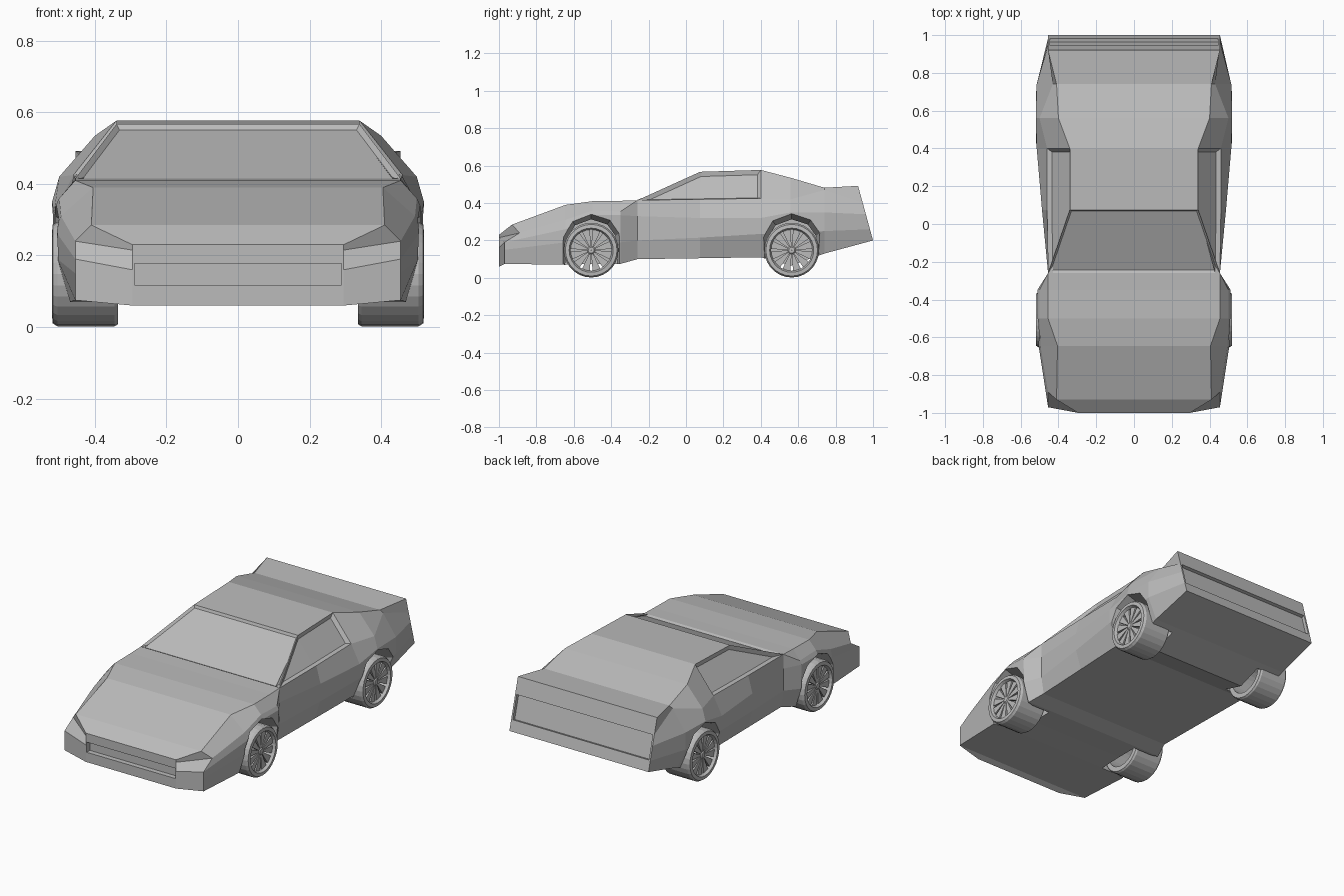
import bpy, bmesh, math
from mathutils import Matrix, Vector

cube = bpy.data.objects.get("Cube")
if cube:
    bpy.data.objects.remove(cube)

paint = bpy.data.materials.new("grey_paint")
paint.use_nodes = True
GREY = (0.5, 0.5, 0.5, 1)
paint.diffuse_color = GREY
paint.node_tree.nodes["Principled BSDF"].inputs["Base Color"].default_value = GREY


def make_object(name, bm):
    """Turn a bmesh into a named object with the paint material."""
    bmesh.ops.recalc_face_normals(bm, faces=bm.faces)
    mesh = bpy.data.meshes.new(name)
    bm.to_mesh(mesh)
    bm.free()
    mesh.materials.append(paint)
    obj = bpy.data.objects.new(name, mesh)
    bpy.context.collection.objects.link(obj)
    return obj


def bridge(bm, a, b):
    """Join two rings of vertices with quads."""
    return [bm.faces.new((a[i], a[i - 1], b[i - 1], b[i])) for i in range(len(a))]


def cut(target, cutter):
    """Subtract a cutter, bake the result and drop the cutter."""
    cutter.hide_render = True
    mod = target.modifiers.new("cut", 'BOOLEAN')
    mod.operation, mod.solver, mod.object = 'DIFFERENCE', 'EXACT', cutter
    graph = bpy.context.evaluated_depsgraph_get()
    baked = bpy.data.meshes.new_from_object(target.evaluated_get(graph))
    target.modifiers.clear()
    target.data = baked
    bpy.data.objects.remove(cutter)


# Long edge lines of the body, nose to tail, as (x, z) at each station
STATIONS = (-1, -.97, -.645, -.5, -.35, -.26, .075, .4, .56, .74, 1)
FLOOR = ((.295, .06), (.455, .075), (.47, .07), (.47, .075), (.47, .075), (.44, .1),
         (.45, .105), (.46, .11), (.46, .065), (.46, .13), (.455, .2))
SILL = ((.295, .095), (.455, .15), (.505, .19), (.505, .19), (.505, .19), (.455, .2),
        (.485, .215), (.515, .235), (.52, .235), (.515, .25), (.455, .26))
FLANK = ((.295, .16), (.455, .19), (.505, .26), (.512, .335), (.512, .335), (.455, .33),
         (.487, .32), (.515, .32), (.52, .35), (.515, .35), (.455, .34))
SHOULDER = ((.295, .215), (.455, .24), (.495, .31), (.5, .36), (.5, .355), (.455, .415),
            (.46, .42), (.46, .425), (.5, .42), (.43, .47), (.455, .4))
CROWN = ((.295, .23), (.41, .285), (.405, .39), (.455, .41), (.455, .412), (.455, .415),
         (.34, .567), (.34, .577), (.4, .535), (.41, .482), (.455, .492))
LINES = (FLOOR, SILL, FLANK, SHOULDER, CROWN)


def station_y(i, k, z):
    """Nose corners are swept back and the tail leans forward."""
    if i == 1:
        return (-.97, -.97, -.97, -.89, -.93)[k]
    if i == len(STATIONS) - 1:
        return 1 - (z - .2) * .274
    return STATIONS[i]


# Body shell
bm = bmesh.new()
rings = []
for i in range(len(STATIONS)):
    half = [(line[i][0], station_y(i, k, line[i][1]), line[i][1]) for k, line in enumerate(LINES)]
    full = half + [(-x, y, z) for x, y, z in reversed(half)]
    rings.append([bm.verts.new(p) for p in full])
strips = [bridge(bm, a, b) for a, b in zip(rings, rings[1:])]
bm.faces.new(rings[0])
bm.faces.new(rings[-1])
bmesh.ops.recalc_face_normals(bm, faces=bm.faces)

# Recessed side windows and windscreen
for faces, rim, depth in (([strips[5][4], strips[6][4]], .018, -.018),
                          ([strips[5][6], strips[6][6]], .018, -.018),
                          ([strips[5][5]], .012, -.012)):
    bmesh.ops.inset_region(bm, faces=faces, thickness=rim, depth=depth, use_even_offset=True)
bmesh.ops.remove_doubles(bm, verts=bm.verts, dist=.0005)
body = make_object("body", bm)


def box_cutter(centre, size, tilt=0):
    box = bmesh.new()
    bmesh.ops.create_cube(box, size=1, matrix=Matrix.Translation(centre)
                          @ Matrix.Rotation(tilt, 4, 'X') @ Matrix.Diagonal((*size, 1)))
    return make_object("recess_cutter", box)


# Grille slot and tail panel recess
cut(body, box_cutter((0, -1, .148), (.58, .06, .06)))
cut(body, box_cutter((0, .965, .33), (.89, .04, .14), math.atan(.274)))

# Flared wheel arches
AXLES = {"front": -.507, "rear": .565}
HUB_Z, RADIUS = .148, .146
ARCH = ((-.17, -.2), (-.15, .07), (-.1, .155), (0, .192), (.1, .16), (.15, .09), (.17, -.2))
for y in AXLES.values():
    for side in (1, -1):
        arch = bmesh.new()
        loops = [[arch.verts.new((side * x, y + dy * s, HUB_Z + dz * s)) for dy, dz in ARCH]
                 for x, s in ((.31, .86), (.43, .86), (.51, 1), (.56, 1.08))]
        for a, b in zip(loops, loops[1:]):
            bridge(arch, a, b)
        arch.faces.new(loops[0])
        arch.faces.new(loops[-1])
        cut(body, make_object("arch_cutter", arch))


# Wheels
def lathe(bm, profile, sides, closed=True):
    """Spin a (radius, x) profile around the x axis."""
    loops = []
    for s in range(sides):
        a = math.tau * s / sides
        loops.append([bm.verts.new((x, r * math.cos(a), r * math.sin(a))) for r, x in profile])
    for s in range(sides):
        bridge(bm, loops[s - 1], loops[s])


TYRE = ((.112, .335), (.14, .335), (RADIUS, .345), (RADIUS, .505), (.138, .518),
        (.118, .52), (.11, .505))
HUB = ((.001, .475), (.022, .475), (.022, .505), (.016, .51), (.001, .51))
SPOKES = 12
for axle, y in AXLES.items():
    for side, label in ((1, "left"), (-1, "right")):
        bm = bmesh.new()
        lathe(bm, TYRE, 28)
        lathe(bm, HUB, 12)
        for s in range(SPOKES):
            turn = Matrix.Rotation(math.tau * (s + .5) / SPOKES, 4, 'X')
            ends = [[bm.verts.new(turn @ Vector((x, w, r)))
                     for x, w in ((.485, -half), (.485, half), (.505, half), (.505, -half))]
                    for r, half in ((.015, .004), (.113, .022))]
            bridge(bm, *ends)
            for end in ends:
                bm.faces.new(end)
        bmesh.ops.transform(bm, verts=bm.verts,
                            matrix=Matrix.Translation((0, y, HUB_Z)) @ Matrix.Diagonal((side, 1, 1, 1)))
        make_object(axle + "_" + label + "_wheel", bm)
